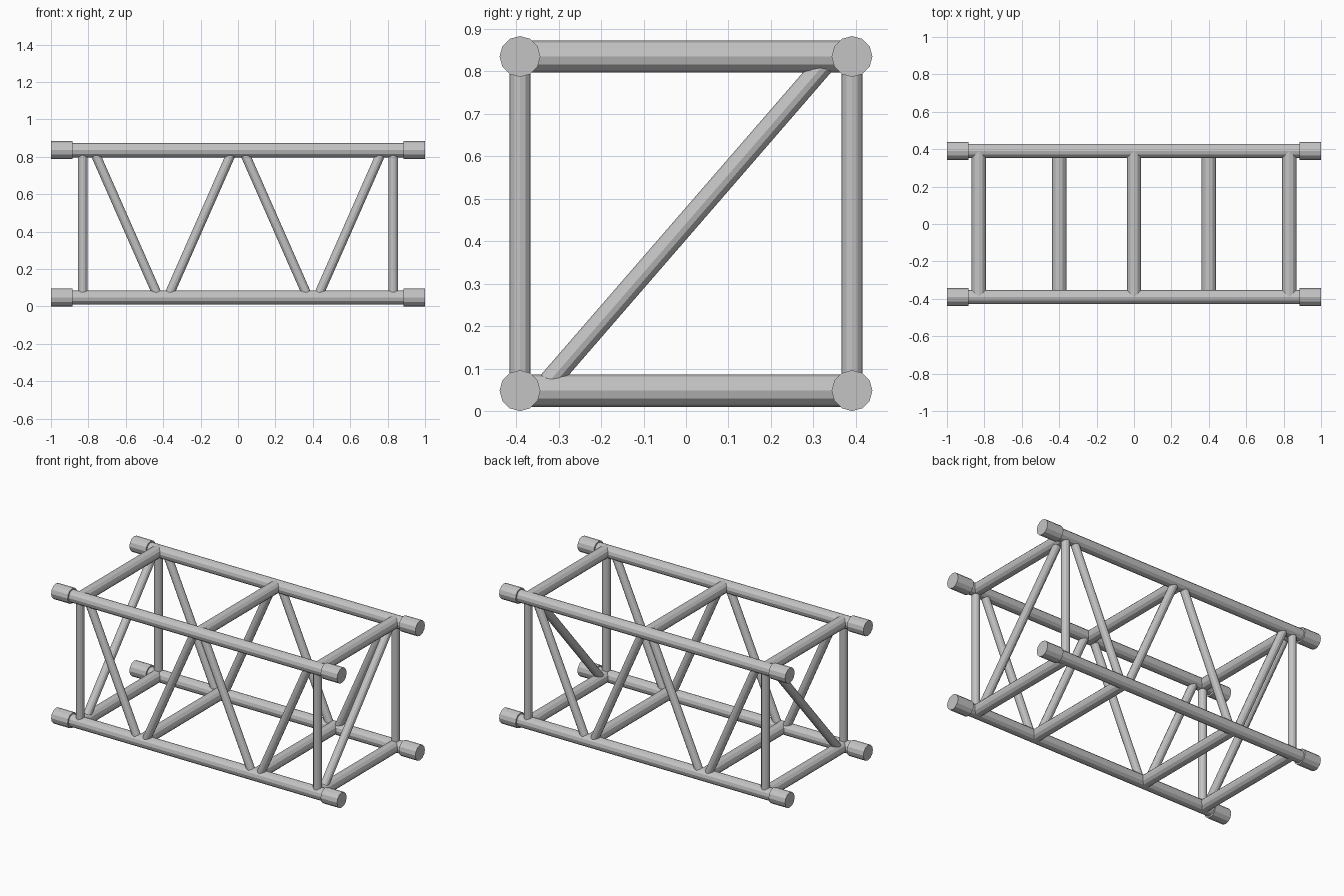
import bpy
import math
from mathutils import Matrix, Vector

cube = bpy.data.objects.get("Cube")
if cube:
    bpy.data.objects.remove(cube, do_unlink=True)

# Single bare metal colour
metal = bpy.data.materials.new("light grey metal")
grey = (0.55, 0.55, 0.55, 1)
metal.diffuse_color = grey
metal.use_nodes = True
metal.node_tree.nodes["Principled BSDF"].inputs["Base Color"].default_value = grey

SIDES = 12
Y = 0.391                 # chord axes
LOW, HIGH = 0.048, 0.835
END = 0.83                # end frame position
CHORD_R, WEB_R, SLEEVE_R = 0.038, 0.025, 0.048


def tube(name, start, end, radius):
    """Straight faceted tube between two points."""
    a, b = Vector(start), Vector(end)
    axis = (b - a).normalized()
    # Keep the facets aligned with the vertical plane
    ref = Vector((1, 0, 0)) if abs(axis.x) < 0.5 else Vector((0, 1, 0))
    side = (ref - axis * ref.dot(axis)).normalized()
    frame = Matrix((side, axis.cross(side), axis)).transposed().to_4x4()
    bpy.ops.mesh.primitive_cylinder_add(vertices=SIDES, radius=radius, depth=(b - a).length)
    obj = bpy.context.object
    obj.name = name
    obj.matrix_world = Matrix.Translation((a + b) / 2) @ frame
    obj.data.materials.append(metal)
    return obj


# Long chords with a thicker coupling sleeve on each end
for y, side in ((-Y, "front"), (Y, "back")):
    for z, level in ((LOW, "lower"), (HIGH, "upper")):
        tube(f"{side}_{level}_chord", (-0.99, y, z), (0.99, y, z), CHORD_R)
        for s, hand in ((-1, "right"), (1, "left")):
            tube(f"{side}_{level}_{hand}_sleeve", (s * 0.885, y, z), (s, y, z), SLEEVE_R)

# Cross bars between front and back chords
for z, level, places in ((HIGH, "upper", (-END, 0, END)),
                         (LOW, "lower", (-END, -0.4, 0.4, END))):
    for x in places:
        tube(f"{level}_cross_bar", (x, -Y, z), (x, Y, z), CHORD_R)

# End frames: posts and one diagonal brace each
for s, hand in ((-1, "right"), (1, "left")):
    for y, side in ((-Y, "front"), (Y, "back")):
        tube(f"{side}_{hand}_post", (s * END, y, LOW), (s * END, y, HIGH), WEB_R)
    tube(f"{hand}_end_brace", (s * END, -0.341, LOW), (s * END, 0.341, HIGH), WEB_R)

# Zigzag webs on the front and back faces
for y, side in ((-Y, "front"), (Y, "back")):
    for s in (-1, 1):
        tube(f"{side}_outer_web", (s * 0.425, y, LOW), (s * 0.772, y, HIGH), WEB_R)
        tube(f"{side}_inner_web", (s * 0.375, y, LOW), (s * 0.028, y, HIGH), WEB_R)
